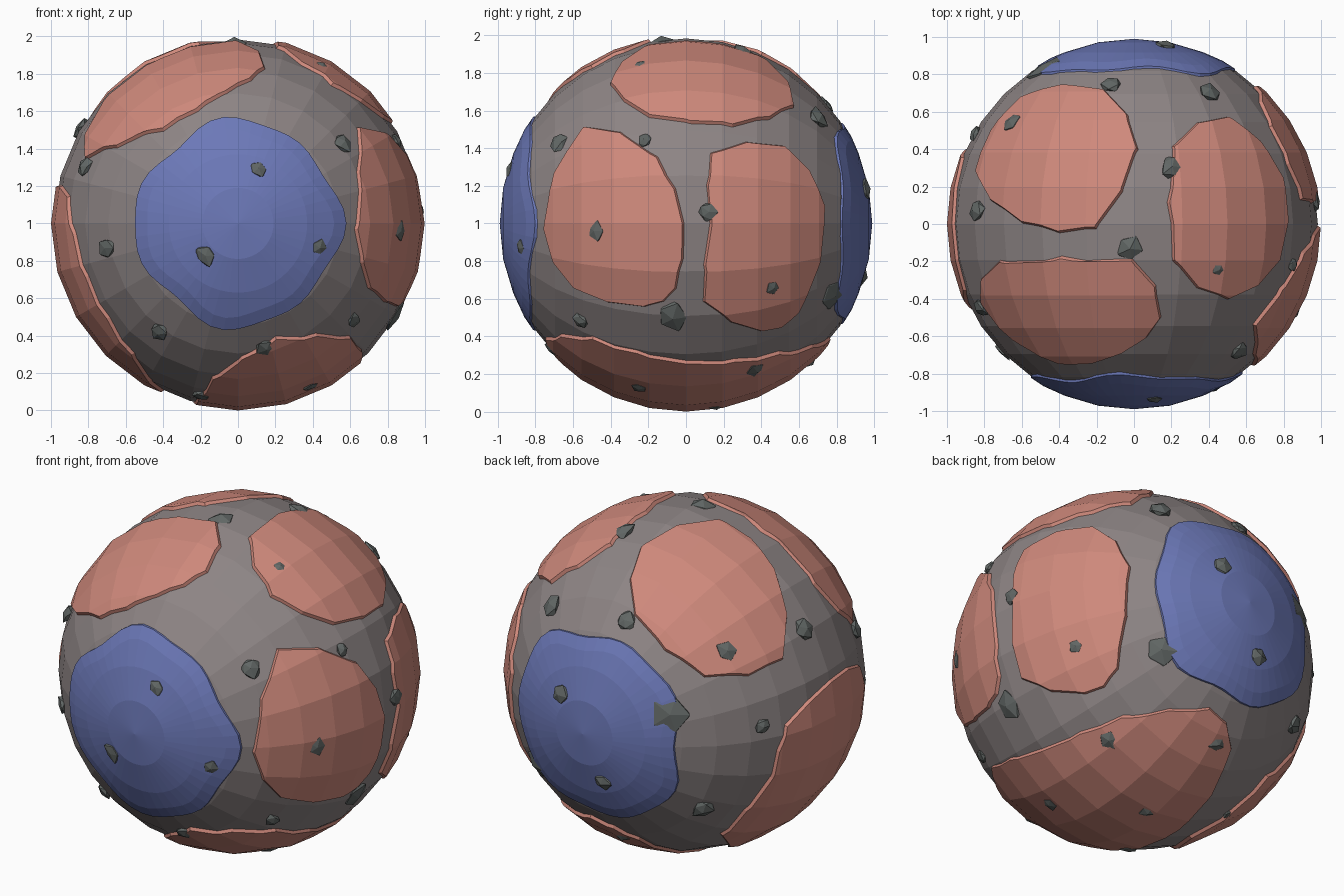
import bpy, bmesh, math, random
from mathutils import Vector, Matrix

if "Cube" in bpy.data.objects:
    bpy.data.objects.remove(bpy.data.objects["Cube"])

random.seed(7)
CENTRE = Vector((0, 0, 1))
R_BASE, R_PLATE, R_CAP = 0.983, 1.0, 0.99


def material(name, rgb):
    m = bpy.data.materials.new(name)
    m.diffuse_color = (*rgb, 1)
    m.use_nodes = True
    m.node_tree.nodes["Principled BSDF"].inputs["Base Color"].default_value = m.diffuse_color
    return m


GROUND = material("ground_grey", (0.27, 0.235, 0.235))
RED = material("plate_red", (0.62, 0.25, 0.2))
BLUE = material("ice_blue", (0.15, 0.19, 0.48))
STONE = material("stone_grey", (0.12, 0.135, 0.13))


def make(name, bm, mat=None):
    bmesh.ops.recalc_face_normals(bm, faces=bm.faces)
    me = bpy.data.meshes.new(name)
    bm.to_mesh(me)
    bm.free()
    ob = bpy.data.objects.new(name, me)
    ob.location = CENTRE
    bpy.context.collection.objects.link(ob)
    if mat:
        me.materials.append(mat)
    return ob


def globe(name, radius, mat):
    bm = bmesh.new()
    bmesh.ops.create_uvsphere(bm, u_segments=24, v_segments=16, radius=radius,
                              matrix=Matrix.Rotation(math.pi / 2, 4, 'X'))
    return make(name, bm, mat)


def lift(axis, side, a, b):
    """Direction on the globe for a point read in a flat view along an axis."""
    if axis != 2:
        b -= 1
    h = side * math.sqrt(max(0.0, 0.965 - a * a - b * b))
    return Vector({0: (h, a, b), 1: (a, h, b), 2: (a, b, h)}[axis]).normalized()


def rounded(dirs):
    """Closed smooth outline through a few directions, two points per span."""
    out, n = [], len(dirs)
    for i in range(n):
        p, q = dirs[i], dirs[(i + 1) % n]
        bulge = (p + q - dirs[i - 1] - dirs[(i + 2) % n]) * 0.05
        out += [p, ((p + q) / 2 + bulge).normalized()]
    return out


def skin(bm, rings, low, high):
    """Join rings of points into a body; low / high are end points."""
    rows = [[bm.verts.new(p) for p in r] for r in rings]
    n = len(rows[0])
    for r0, r1 in zip(rows, rows[1:]):
        for i in range(n):
            bm.faces.new((r0[i], r0[(i + 1) % n], r1[(i + 1) % n], r1[i]))
    for tip, row in ((low, rows[0]), (high, rows[-1])):
        if tip is not None:
            v = bm.verts.new(tip)
            for i in range(n):
                bm.faces.new((row[i], row[(i + 1) % n], v))


def plate(name, dirs):
    """Raised crust plate: larger globe cut by a tapering outline."""
    c = sum(dirs, Vector()).normalized()
    inner = [(p + (c - p).normalized() * 0.025).normalized() for p in dirs]
    bm = bmesh.new()
    skin(bm, [[p * 0.93 for p in dirs], [p * 0.968 for p in dirs],
              [p * 1.005 for p in inner], [p * 1.15 for p in inner]], c * 0.5, c * 1.7)
    cutter = make("cutter", bm)
    cutter.hide_render = True
    ob = globe(name, R_PLATE, RED)
    mod = ob.modifiers.new("cut", 'BOOLEAN')
    mod.operation, mod.solver, mod.object = 'INTERSECT', 'EXACT', cutter
    bpy.context.view_layer.objects.active = ob
    bpy.ops.object.modifier_apply(modifier="cut")
    bpy.data.objects.remove(cutter)
    # open the hidden underside
    bm = bmesh.new()
    bm.from_mesh(ob.data)
    bmesh.ops.delete(bm, geom=[v for v in bm.verts if v.co.length < 0.85], context='VERTS')
    bm.to_mesh(ob.data)
    bm.free()


def ice_cap(name, side):
    """Faceted polar dome with a wavy rim."""
    def ring(inset, radius, wave=1):
        row = []
        for i in range(48):
            a = math.tau * i / 48
            r = inset + wave * (0.02 * math.sin(4 * a - 1.6 * side) + 0.015 * math.cos(7 * a))
            row.append((r * math.cos(a), side * math.sqrt(radius ** 2 - r * r), r * math.sin(a)))
        return row
    bm = bmesh.new()
    skin(bm, [ring(0.545, 0.95), ring(0.545, R_CAP), ring(0.48, R_CAP + 0.003),
              ring(0.37, R_CAP, 0), ring(0.19, R_CAP, 0)], None, (0, side * R_CAP, 0))
    make(name, bm, BLUE)


def rocks(name, axis, side, size, points):
    """Jagged stones half sunk in the surface."""
    for i, (a, b) in enumerate(points):
        d = lift(axis, side, a, b)
        bm = bmesh.new()
        bmesh.ops.create_icosphere(bm, subdivisions=1, radius=1)
        turn = d.to_track_quat('Z', 'Y').to_matrix()
        s = size * random.uniform(0.9, 1.15)
        for v in bm.verts:
            p = v.co * random.uniform(0.75, 1.2) * s
            p.z *= 0.45
            v.co = turn @ p + d * (R_PLATE - 0.018 if size < 0.08 else R_BASE - 0.022)
        make(f"{name}_{i + 1}", bm, STONE)


# Globe with poles on the y axis, and its two ice caps
globe("globe", R_BASE, GROUND)
ice_cap("ice_cap_front", -1)
ice_cap("ice_cap_back", 1)

# Crust plates: view axis, side, corner points in that view
for name, axis, side, corners in (
    ("plate_top_front", 2, 1, [(-.72, -.19), (0, -.18), (.15, -.5), (-.05, -.69), (-.4, -.75), (-.82, -.42)]),
    ("plate_top_back", 2, 1, [(-.85, .28), (-.6, 0), (-.2, -.03), (.03, .4), (-.15, .72), (-.6, .68)]),
    ("plate_top_right", 2, 1, [(.2, .42), (.2, -.2), (.5, -.41), (.78, -.2), (.8, .25), (.5, .58)]),
    ("plate_right_front", 0, 1, [(-.54, 1.52), (-.15, 1.36), (0, 1), (-.05, .65), (-.22, .55), (-.6, .65), (-.76, .97)]),
    ("plate_right_back", 0, 1, [(.13, 1.38), (.52, 1.42), (.74, 1.1), (.6, .52), (.4, .42), (.09, .58), (.12, 1)]),
    ("plate_bottom", 2, -1, [(.1, .77), (.5, .5), (.66, 0), (.6, -.5), (.2, -.75), (-.14, -.52), (-.25, .1), (-.15, .66)]),
    ("plate_left", 0, -1, [(0, 1.21), (-.36, 1.15), (-.49, .72), (-.41, .3), (0, .1), (.47, .34), (.42, .75), (.36, 1.06)]),
):
    plate(name, rounded([lift(axis, side, a, b) for a, b in corners]))

# Scattered rocks: view axis, side, half width, places in that view
rocks("front_rock", 1, -1, 0.055, [(.11, 1.29), (-.17, .83), (.43, .87), (-.7, .87), (-.42, .42),
                                   (.15, .34), (.62, .48), (.56, 1.43), (-.82, 1.3), (-.2, .08)])
rocks("right_rock", 0, 1, 0.05, [(-.22, 1.44), (-.48, .96), (.12, 1.06), (.46, .66), (-.24, 1.84), (.37, .23)])
rocks("top_rock", 2, 1, 0.06, [(-.12, .75), (.4, .7), (-.65, .54), (.2, .3), (-.84, .07)])
rocks("back_rock", 1, 1, 0.055, [(.17, 1.18), (-.1, .72), (-.58, .58), (-.85, 1.08), (-.04, .27)])
rocks("bottom_rock", 2, -1, 0.045, [(.04, .16), (.39, -.25), (-.48, .23)])
rocks("boulder_right", 0, 1, 0.1, [(-.07, .5), (.78, .62)])
rocks("boulder_top", 2, 1, 0.09, [(-.02, -.13)])
rocks("boulder_back", 1, 1, 0.11, [(-.48, 1.19)])
